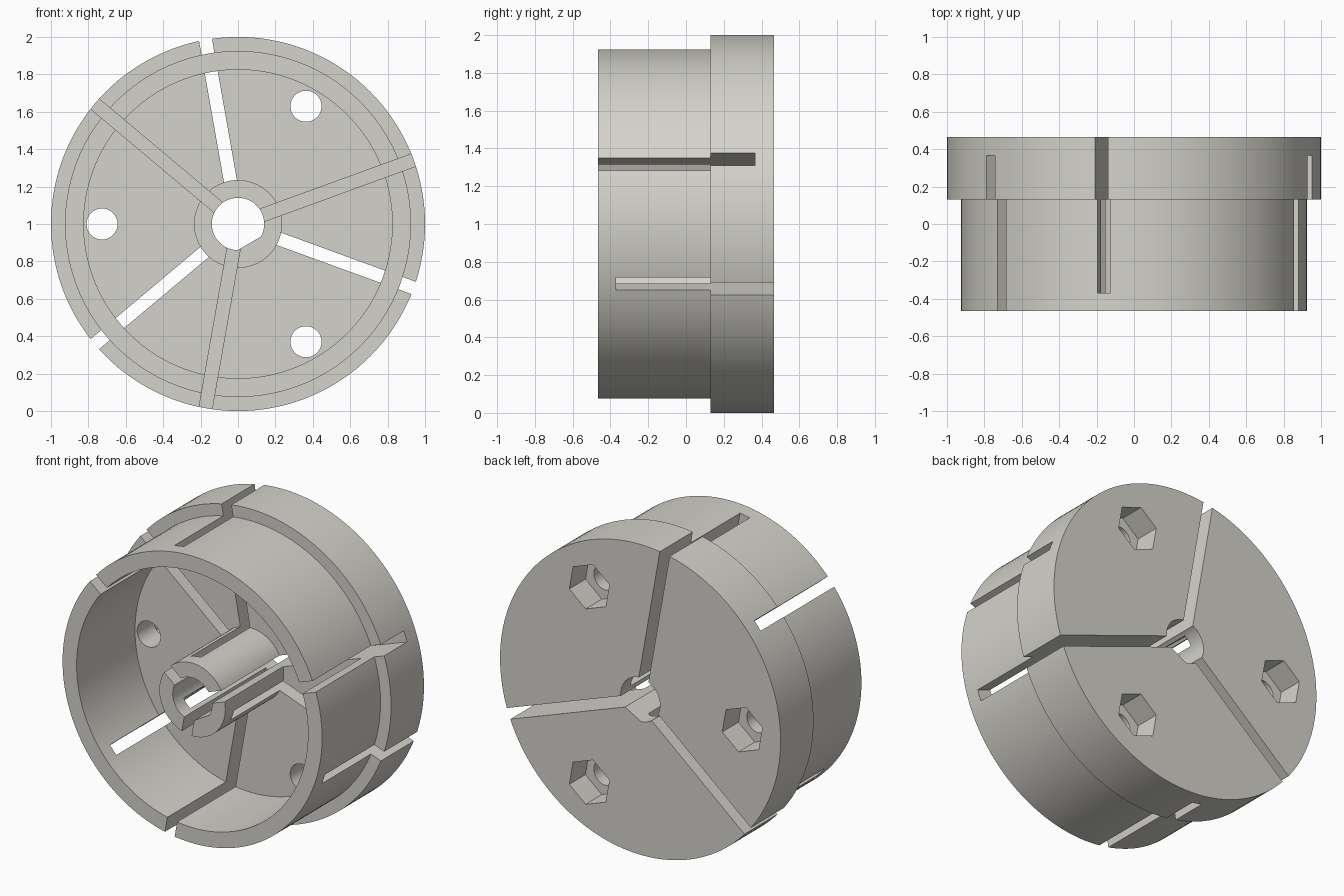
import bpy, bmesh, math
from mathutils import Matrix, Vector

if "Cube" in bpy.data.objects:
    bpy.data.objects.remove(bpy.data.objects["Cube"])

CENTRE = Vector((0, 0, 1))          # the turning axis runs along y through here


def finish(bm, name):
    bmesh.ops.recalc_face_normals(bm, faces=bm.faces)
    if bm.calc_volume(signed=True) < 0:
        bmesh.ops.reverse_faces(bm, faces=bm.faces)
    bmesh.ops.translate(bm, verts=bm.verts, vec=CENTRE)
    mesh = bpy.data.meshes.new(name)
    bm.to_mesh(mesh)
    bm.free()
    ob = bpy.data.objects.new(name, mesh)
    bpy.context.collection.objects.link(ob)
    return ob


def lathe(name, profile, steps=144):
    """Turn an (r, y) profile, starting and ending on the axis, around y."""
    bm = bmesh.new()
    rings = []
    for r, y in profile:
        if r == 0:
            rings.append([bm.verts.new((0, y, 0))] * steps)
        else:
            rings.append([bm.verts.new((x, y, z)) for x, z in ring(r, steps)])
    for a, b in zip(rings, rings[1:]):
        for i in range(steps):
            j = (i + 1) % steps
            bm.faces.new(list(dict.fromkeys((a[i], a[j], b[j], b[i]))))
    return finish(bm, name)


def prism(name, points, y0, y1, angle=0.0):
    """Closed solid from an (x, z) outline along y, turned about the axis."""
    bm = bmesh.new()
    a = [bm.verts.new((x, y0, z)) for x, z in points]
    b = [bm.verts.new((x, y1, z)) for x, z in points]
    bm.faces.new(a)
    bm.faces.new(b[::-1])
    for i in range(len(a)):
        j = (i + 1) % len(a)
        bm.faces.new((a[j], a[i], b[i], b[j]))
    bm.transform(Matrix.Rotation(-angle, 4, 'Y'))
    return finish(bm, name)


def ring(r, n, cx=0.0, start=0.0):
    return [(cx + r * math.cos(start + math.tau * i / n),
             r * math.sin(start + math.tau * i / n)) for i in range(n)]


# Body: hub, floor, cup wall and wider back flange in one turned profile
body = lathe("slotted_collar", [
    (0, -0.465), (0.235, -0.465), (0.235, 0.13), (0.825, 0.13),
    (0.825, -0.465), (0.925, -0.465), (0.925, 0.13), (1, 0.13),
    (1, 0.465), (0, 0.465)])

cutters = []

# Bore with a flat along one side
half = math.acos(0.12 / 0.14)
bore = [(0.14 * math.cos(t), 0.14 * math.sin(t)) for t in
        (half + (math.tau - 2 * half) * i / 56 for i in range(57))]
cutters.append(prism("bore_cutter", bore, -0.7, 0.7, math.radians(-60)))

slot = [(0.1, -0.035), (1.2, -0.035), (1.2, 0.035), (0.1, 0.035)]
for k in range(3):
    turn = math.radians(120 * k)
    # Slots open to the front, and slots open to the back
    cutters.append(prism("front_slot_cutter", slot, -0.7, 0.365,
                         turn + math.radians(20)))
    cutters.append(prism("back_slot_cutter", slot, -0.37, 0.7,
                         turn + math.radians(100)))
    # Bolt holes with hexagonal nut pockets at the back
    at = turn + math.radians(60)
    cutters.append(prism("bolt_hole_cutter", ring(0.083, 48, 0.727), 0.0, 0.38, at))
    cutters.append(prism("nut_pocket_cutter",
                         ring(0.152, 6, 0.727, math.radians(40)), 0.3, 0.7, at))

bpy.context.view_layer.objects.active = body
body.select_set(True)
for c in cutters:
    c.hide_render = True
    mod = body.modifiers.new("cut", 'BOOLEAN')
    mod.operation = 'DIFFERENCE'
    mod.solver = 'EXACT'
    mod.object = c
    bpy.ops.object.modifier_apply(modifier=mod.name)
for c in cutters:
    bpy.data.objects.remove(c, do_unlink=True)

# Finish
grey = bpy.data.materials.new("warm_grey")
grey.diffuse_color = (0.66, 0.645, 0.595, 1)
grey.use_nodes = True
grey.node_tree.nodes["Principled BSDF"].inputs["Base Color"].default_value = grey.diffuse_color
body.data.materials.clear()
body.data.materials.append(grey)
bpy.ops.object.shade_smooth_by_angle(angle=math.radians(30))
